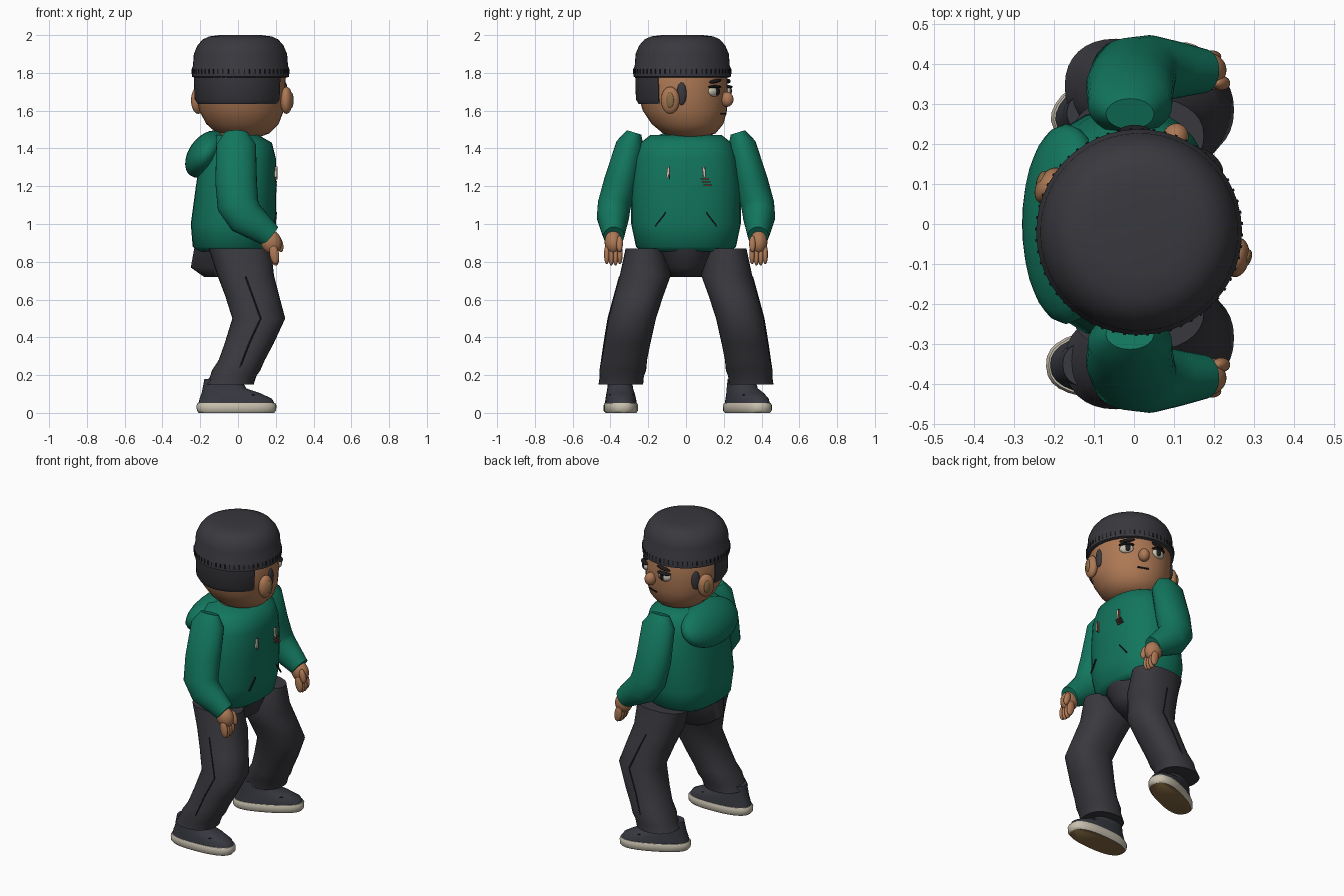
import bpy, bmesh, math
from mathutils import Matrix, Vector

cube = bpy.data.objects.get("Cube")
if cube:
    bpy.data.objects.remove(cube, do_unlink=True)


def material(name, *rgb):
    m = bpy.data.materials.new(name)
    m.use_nodes = True
    m.diffuse_color = (*rgb, 1)
    m.node_tree.nodes["Principled BSDF"].inputs["Base Color"].default_value = (*rgb, 1)
    return m


green = material("sweater green", 0.006, 0.18, 0.11)
charcoal = material("charcoal cloth", 0.04, 0.04, 0.048)
slate = material("shoe slate", 0.038, 0.041, 0.052)
skin = material("skin brown", 0.42, 0.19, 0.09)
cream = material("cream", 0.58, 0.53, 0.43)
sole_brown = material("sole brown", 0.25, 0.15, 0.06)
black = material("black detail", 0.012, 0.012, 0.014)
rust = material("rust cord", 0.2, 0.07, 0.05)
WORLD = Matrix.Identity(4)


def finish(name, bm, mat, frame=WORLD, angle=50):
    bmesh.ops.recalc_face_normals(bm, faces=bm.faces)
    mesh = bpy.data.meshes.new(name)
    bm.to_mesh(mesh)
    bm.free()
    mesh.materials.append(mat)
    ob = bpy.data.objects.new(name, mesh)
    bpy.context.collection.objects.link(ob)
    ob.matrix_world = frame
    bpy.ops.object.select_all(action='DESELECT')
    ob.select_set(True)
    bpy.context.view_layer.objects.active = ob
    bpy.ops.object.shade_smooth_by_angle(angle=math.radians(angle))
    return ob


def loft(name, rings, mat, frame=WORLD, flat=True, power=1.0, start=0, sweep=360, n=32):
    """Skin through rings of (x, y, z, radius along, radius across)."""
    bm = bmesh.new()
    pts = [Vector(r[:3]) for r in rings]
    loops = []
    for i, (x, y, z, ru, rv) in enumerate(rings):
        u, v = Vector((1, 0, 0)), Vector((0, 1, 0))
        if not flat:
            t = (pts[min(i + 1, len(pts) - 1)] - pts[max(i - 1, 0)]).normalized()
            v = (v - t * v.dot(t)).normalized()
            u = t.cross(v)
        loop = []
        for k in range(n):
            a = math.radians(start + sweep * k / (n if sweep == 360 else n - 1))
            c, s = math.cos(a), math.sin(a)
            c, s = (math.copysign(abs(w) ** power, w) for w in (c, s))
            loop.append(bm.verts.new(pts[i] + u * ru * c + v * rv * s))
        loops.append(loop)
    for lo, hi in zip(loops, loops[1:]):
        for k in range(n):
            j = (k + 1) % n
            bm.faces.new((lo[k], lo[j], hi[j], hi[k]))
    bm.faces.new(loops[0])
    bm.faces.new(loops[-1])
    return finish(name, bm, mat, frame)


def local(loc, size, rot):
    turn = [Matrix.Rotation(math.radians(a), 4, ax) for a, ax in zip(rot, "XYZ")]
    return Matrix.Translation(loc) @ turn[2] @ turn[1] @ turn[0] @ Matrix.Diagonal((*size, 1))


def ball(name, loc, size, mat, frame=WORLD, rot=(0, 0, 0)):
    bm = bmesh.new()
    bmesh.ops.create_uvsphere(bm, u_segments=24, v_segments=14, radius=1, matrix=local(loc, size, rot))
    return finish(name, bm, mat, frame)


def box(name, loc, size, mat, frame=WORLD, rot=(0, 0, 0)):
    bm = bmesh.new()
    bmesh.ops.create_cube(bm, size=1, matrix=local(loc, size, rot))
    return finish(name, bm, mat, frame, 30)


def line(name, points, radius, mat):
    cu = bpy.data.curves.new(name, 'CURVE')
    cu.dimensions = '3D'
    cu.bevel_depth = radius
    cu.bevel_resolution = 1
    sp = cu.splines.new('POLY')
    sp.points.add(len(points) - 1)
    for p, co in zip(sp.points, points):
        p.co = (*co, 1)
    cu.materials.append(mat)
    bpy.context.collection.objects.link(bpy.data.objects.new(name, cu))


# Torso, hood, neck and pelvis
loft("sweater", [(-.03, 0, .855, .18, .235), (-.03, 0, .88, .21, .265), (-.025, 0, 1, .225, .29),
                 (-.01, 0, 1.2, .213, .29), (0, 0, 1.35, .2, .27), (0, 0, 1.43, .18, .24),
                 (-.02, 0, 1.47, .13, .19)], green, power=.85)
ball("hood", (-.17, 0, 1.37), (.09, .25, .14), green, rot=(0, 36, 0))
loft("neck", [(-.01, 0, 1.42, .1, .11), (0, 0, 1.52, .11, .11)], skin)
loft("trouser_seat", [(-.06, 0, .72, .12, .1), (-.06, 0, .77, .19, .13), (-.03, 0, .88, .2, .2)], charcoal)

# Sweater cords and pocket slits
for side in (-1, 1):
    box("pocket_slit", (.198, side * .135, 1.025), (.008, .006, .09), black, rot=(side * 38, 0, side * 8))
    box("cord", (.201, side * .095, 1.275), (.012, .012, .055), cream, rot=(side * 8, 0, side * 5))
    box("cord_edge", (.202, side * .095 + .007, 1.27), (.012, .005, .07), rust)
for k in range(3):
    box("cord_loop", (.203, .1 + k * .008, 1.24 - k * .017), (.009, .045, .007), rust)

# Limbs, mirrored across y
for side, label in ((-1, "right"), (1, "left")):
    def flip(rings):
        return [(r[0], r[1] * side, *r[2:]) for r in rings]

    loft(label + "_sleeve", flip([(-.01, .275, 1.485, .06, .04), (-.01, .295, 1.42, .105, .075),
                                  (-.01, .345, 1.22, .11, .09), (.0, .38, 1.1, .11, .088),
                                  (.04, .387, 1.035, .1, .085), (.11, .385, .985, .08, .07),
                                  (.175, .382, .935, .062, .055)]), green, flat=False)
    loft(label + "_trouser_leg", flip([(.01, .22, .87, .165, .1), (.04, .215, .73, .15, .135),
                                       (.075, .25, .62, .143, .13), (.11, .285, .5, .14, .126),
                                       (.06, .31, .37, .13, .122), (.02, .326, .28, .122, .12),
                                       (-.01, .335, .225, .128, .124), (-.025, .34, .195, .122, .117),
                                       (-.045, .345, .15, .128, .118)]), charcoal, power=.9)
    line(label + "_leg_seam", flip([(.04, .352, .72), (.12, .412, .5), (.06, .433, .37),
                                    (.01, .452, .24)]), .004, black)

    # Hand with four hanging fingers and a thumb
    ball(label + "_palm", (.175, side * .385, .905), (.055, .046, .065), skin, rot=(0, -20, 0))
    for k in range(4):
        ball(label + "_finger", (.192, side * (.35 + k * .023), .84 - .008 * (k in (1, 2))),
             (.025, .015, .053), skin, rot=(0, -10, 0))
    ball(label + "_thumb", (.218, side * .352, .895), (.02, .018, .045), skin, rot=(0, -15, 0))

    # Shoe, each foot turned by its own angle
    turn, y = (25, .325) if side > 0 else (3, -.345)
    foot = Matrix.Translation((-.008, y, 0)) @ Matrix.Rotation(math.radians(turn), 4, 'Z')
    sole = loft(label + "_sole", [(0, 0, 0, .2, .08), (0, 0, .012, .21, .09), (0, 0, .04, .212, .09),
                                  (0, 0, .052, .205, .085)], cream, foot, power=.8)
    sole.data.materials.append(sole_brown)
    for p in sole.data.polygons:
        p.material_index = int(p.normal.z < -.9)
    loft(label + "_shoe", [(0, 0, .05, .202, .083), (-.004, 0, .075, .192, .08), (-.03, 0, .105, .155, .074),
                           (-.065, 0, .13, .115, .068), (-.075, 0, .18, .095, .062)], slate, foot, power=.85)
    for k in range(2):
        for edge in (-1, 1):
            ball(label + "_eyelet", (.02 + .06 * k, edge * .058, .107 - .012 * k), (.016, .008, .005), black, foot)

# Head, turned toward its left; local x is the face direction
head = Matrix.Translation((.013, -.02, 0)) @ Matrix.Rotation(math.radians(69), 4, 'Z')
loft("head", [(.04, 0, 1.462, .09, .09), (.04, 0, 1.48, .14, .14), (.03, 0, 1.53, .19, .192),
              (.015, 0, 1.6, .223, .224), (.005, 0, 1.68, .237, .237), (0, 0, 1.78, .24, .24),
              (0, 0, 1.85, .22, .22)], skin, head)
loft("back_hair", [(0, 0, 1.635, .232, .225), (0, 0, 1.66, .246, .242), (0, 0, 1.8, .25, .248)],
     charcoal, head, start=100, sweep=160)
loft("knit_cap", [(0, 0, 1.775, .245, .245), (0, 0, 1.78, .257, .257), (0, 0, 1.825, .257, .257),
                  (0, 0, 1.835, .252, .252), (0, 0, 1.9, .247, .247), (0, 0, 1.945, .228, .228),
                  (0, 0, 1.977, .2, .2), (0, 0, 1.993, .165, .165), (0, 0, 2, .11, .11)],
     charcoal, head, n=48)

# Ring of stitches on the cap band
bm = bmesh.new()
for k in range(56):
    m = Matrix.Rotation(math.tau * k / 56, 4, 'Z') @ Matrix.Translation((.256, 0, 1.808))
    bmesh.ops.create_cube(bm, size=1, matrix=m @ Matrix.Diagonal((.008, .007, .026, 1)))
finish("cap_stitches", bm, black, head, 30)

# Face
ball("nose", (.252, 0, 1.66), (.037, .033, .04), skin, head)
box("mouth", (.235, 0, 1.583), (.008, .07, .008), black, head)
for side, label in ((-1, "right"), (1, "left")):
    yaw = (0, 0, side * 22)
    ball(label + "_eye", (.218, side * .098, 1.703), (.022, .042, .029), cream, head, yaw)
    ball(label + "_iris", (.232, side * .096, 1.703), (.012, .021, .023), black, head, yaw)
    ball(label + "_eyelid", (.223, side * .099, 1.726), (.024, .046, .009), black, head, yaw)
    ball(label + "_eyebrow", (.224, side * .095, 1.756), (.013, .046, .01), black, head,
         (side * -8, 0, side * 22))
    ball(label + "_ear", (.028, side * .25, 1.655), (.05, .032, .072), skin, head, (0, 0, side * -12))
    ball(label + "_ear_hollow", (.034, side * .274, 1.655), (.024, .012, .042), sole_brown, head)
    ball(label + "_sideburn", (.082, side * .222, 1.69), (.026, .014, .06), charcoal, head, (0, 0, side * -20))
